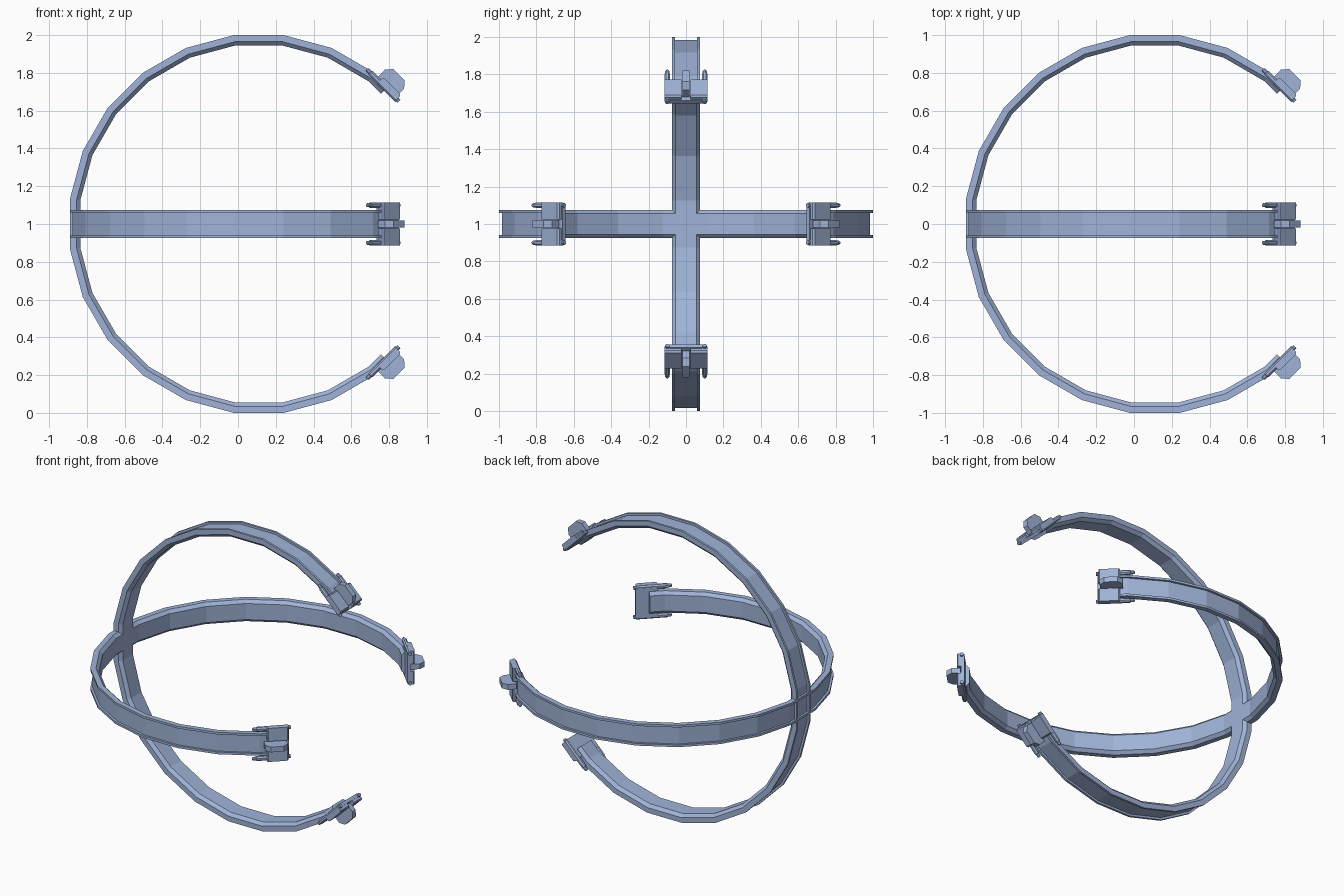
import bpy, bmesh, math
from mathutils import Vector

if "Cube" in bpy.data.objects:
    bpy.data.objects.remove(bpy.data.objects["Cube"])

CX, CZ = 0.11, 1.0          # ring centre
STEP = math.radians(15)     # 24-sided rings

mat = bpy.data.materials.new("steel blue")
mat.diffuse_color = (0.35, 0.45, 0.68, 1)
mat.use_nodes = True
mat.node_tree.nodes["Principled BSDF"].inputs["Base Color"].default_value = mat.diffuse_color


def upright(a, b, w):
    return Vector((CX + a, w, CZ + b))


def level(a, b, w):
    return Vector((CX + a, b, CZ + w))


def finish(bm, name):
    bmesh.ops.recalc_face_normals(bm, faces=bm.faces)
    me = bpy.data.meshes.new(name)
    bm.to_mesh(me)
    bm.free()
    me.materials.append(mat)
    ob = bpy.data.objects.new(name, me)
    bpy.context.collection.objects.link(ob)
    return ob


def loft(bm, loops):
    rows = [[bm.verts.new(p) for p in lp] for lp in loops]
    n = len(rows[0])
    for r0, r1 in zip(rows, rows[1:]):
        for i in range(n):
            j = (i + 1) % n
            bm.faces.new((r0[i], r0[j], r1[j], r1[i]))
    bm.faces.new(rows[0][::-1])
    bm.faces.new(rows[-1])


# Band section (radius to the flat, sideways): channel outside, bevelled inside
SECTION = [(1, -.075), (1, -.06), (.985, -.06), (.985, .06), (1, .06), (1, .075),
           (.965, .075), (.945, .055), (.945, -.055), (.965, -.075)]


def band(name, place):
    bm = bmesh.new()
    loops = []
    c, end = math.sqrt(0.5), -0.03

    def tip(sign):
        return [place((r + end) * c, sign * (r - end) * c, w) for r, w in SECTION]

    loops.append(tip(1))
    for k in range(18):
        ang = math.radians(52.5) + k * STEP
        s = 1 / math.cos(STEP / 2)
        loops.append([place(r * s * math.cos(ang), r * s * math.sin(ang), w) for r, w in SECTION])
    loops.append(tip(-1))
    finish(bm_loft(bm, loops), name)


def bm_loft(bm, loops):
    loft(bm, loops)
    return bm


def clip(name, place, sign):
    """Clip on a ring end; s runs along the end flat, r outward, w sideways."""
    bm = bmesh.new()
    c = math.sqrt(0.5)

    def P(s, r, w):
        return place((r + s) * c, sign * (r - s) * c, w)

    def slab(outline, w0, w1):          # outline in (s, r)
        loft(bm, [[P(s, r, w) for s, r in outline] for w in (w0, w1)])

    def box(s0, s1, r0, r1, w0, w1):
        slab([(s0, r0), (s1, r0), (s1, r1), (s0, r1)], w0, w1)

    # inner backing plate
    box(-.085, .055, .968, .99, -.1, .1)
    # central fin with cut corners
    slab([(-.104, .995), (.036, .995), (.038, 1.05), (.008, 1.084),
          (-.076, 1.084), (-.106, 1.05)], -.018, .018)
    for m in (-1, 1):
        # gripping pads
        slab([(-.085, .985), (.05, .985), (.05, 1.008), (.042, 1.016),
              (-.077, 1.016), (-.085, 1.008)], m * .025, m * .115)
        # side rods with narrower tips
        loops = []
        for s, rad in ((-.175, .008), (-.168, .012), (-.15, .012), (-.148, .016),
                       (.05, .016), (.052, .012), (.066, .012)):
            loops.append([P(s, .984 + rad * math.sin(math.radians(45 * i + 22.5)),
                            m * .1 + rad * math.cos(math.radians(45 * i + 22.5)))
                          for i in range(8)])
        loft(bm, loops)
    finish(bm, name)


for label, place in (("upright", upright), ("level", level)):
    band(label + "_band", place)
    for side, sign in (("first", 1), ("second", -1)):
        clip(f"{label}_{side}_clip", place, sign)
